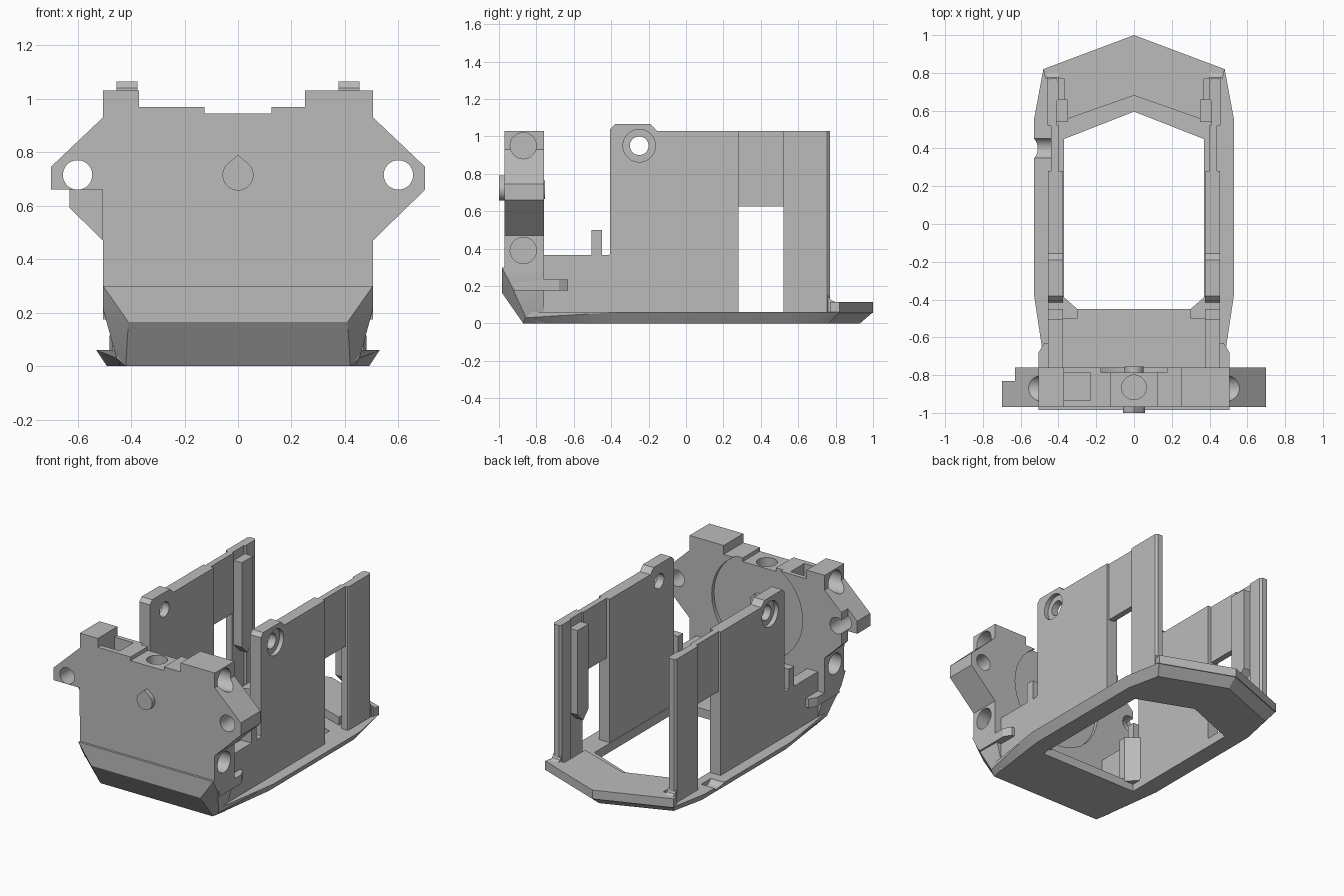
import bpy, bmesh, math
from mathutils import Vector

if "Cube" in bpy.data.objects:
    bpy.data.objects.remove(bpy.data.objects["Cube"])

grey = bpy.data.materials.new("plain grey")
grey.diffuse_color = (0.5, 0.5, 0.5, 1)
grey.use_nodes = True
grey.node_tree.nodes["Principled BSDF"].inputs["Base Color"].default_value = grey.diffuse_color


def finish(bm, name):
    bmesh.ops.recalc_face_normals(bm, faces=bm.faces)
    me = bpy.data.meshes.new(name)
    bm.to_mesh(me)
    bm.free()
    me.materials.append(grey)
    ob = bpy.data.objects.new(name, me)
    bpy.context.collection.objects.link(ob)
    return ob


def prism(name, pts, axis, a, b):
    """Extrude a 2D outline from a to b along an axis (0=x, 1=y, 2=z)."""
    bm = bmesh.new()

    def place(p, d):
        c = list(p)
        c.insert(axis, d)
        return bm.verts.new(c)
    lo = [place(p, a) for p in pts]
    hi = [place(p, b) for p in pts]
    bm.faces.new(lo)
    bm.faces.new(hi[::-1])
    n = len(pts)
    for i in range(n):
        j = (i + 1) % n
        bm.faces.new((lo[i], lo[j], hi[j], hi[i]))
    return finish(bm, name)


def box(name, x, y, z):
    return prism(name, [(x[0], y[0]), (x[1], y[0]), (x[1], y[1]), (x[0], y[1])], 2, *z)


def rod(name, c, r, axis, a, b):
    n = 40
    return prism(name, [(c[0] + r * math.cos(2 * math.pi * i / n),
                         c[1] + r * math.sin(2 * math.pi * i / n)) for i in range(n)], axis, a, b)


def hull(name, pts):
    """Convex solid through points, mirrored across x."""
    bm = bmesh.new()
    for p in {(s * x, y, z) for x, y, z in pts for s in (-1, 1)}:
        bm.verts.new(p)
    bmesh.ops.convex_hull(bm, input=bm.verts[:])
    bmesh.ops.dissolve_limit(bm, angle_limit=0.01, verts=bm.verts[:], edges=bm.edges[:])
    return finish(bm, name)


def cut(ob, *cutters):
    bpy.context.view_layer.objects.active = ob
    for c in cutters:
        m = ob.modifiers.new("cut", 'BOOLEAN')
        m.operation = 'DIFFERENCE'
        m.solver = 'EXACT'
        m.object = c
        bpy.ops.object.modifier_apply(modifier=m.name)
        bpy.data.objects.remove(c)


def sym(half):
    """Close a right-hand outline with its mirror image."""
    return half + [(-x, y) for x, y in reversed(half) if x > 1e-6]


# Base frame with bevelled underside and pointed rear
base = hull("base_frame", [
    (.42, -.87, 0), (.44, -.74, 0), (.49, -.37, 0), (.49, .53, 0), (.44, .76, 0), (0, .93, 0),
    (.455, -.86, .03), (.455, -.76, .06), (.53, -.37, .06), (.53, .55, .06), (.48, .82, .06),
    (0, 1, .06), (.455, -.87, .06)])
cut(base, prism("opening", sym([(.37, -.45), (.37, .45), (0, .595)]), 2, -.1, .2),
    rod("scoop", (.40, .09), .06, 0, -.6, -.43))

# Raised rear chevron, sloping down to the inner lip
prism("rear_chevron", sym([(0, 1), (.48, .82), (.47, .77), (.37, .77), (.37, .55), (0, .68)]),
      2, .055, .115)

# Front bumper with slanted lower face and clipped corners
hull("bumper", [
    (.505, -.985, .30), (.41, -.985, .165), (.505, -.94, .215), (.455, -.91, .165),
    (.42, -.87, 0), (.455, -.855, .03), (.44, -.76, 0), (.455, -.76, .165),
    (.505, -.76, .235), (.505, -.76, .30)])

# Front block with ears and stepped top
edge = [(.505, .28), (.505, .47), (.70, .66), (.70, .745), (.505, .93)]
outline = edge + [(.505, 1.03), (.25, 1.03), (.25, .97), (.125, .97), (.125, .945),
                  (-.125, .945), (-.125, .97), (-.37, .97), (-.37, 1.03), (-.505, 1.03)]
outline += [(-x, z) for x, z in reversed(edge)]
block = prism("front_block", outline, 1, -.97, -.76)
cutters = [rod("top_hole", (0, -.865), .065, 2, .70, 1.1),
           rod("back_recess", (0, .68), .34, 1, -.785, -.7),
           box("top_pocket", (-.37, -.23), (-.935, -.79), (.72, 1.1)),
           box("ear_underside", (-.8, -.506), (-1, -.83), (.3, .66)),
           box("ear_step", (-.8, -.63), (-.83, -.7), (.3, 1))]
for s in (-1, 1):
    cutters.append(rod("ear_hole", (s * .6, .715), .055, 1, -1.1, -.6))
    for z in (.95, .39):
        a, b = sorted((s * .42, s * .8))
        # Side sockets stop at the ear slope
        cutters.append(rod("socket", (-.87, z), .07, 0, a, b))
cut(block, *cutters)

# Drop-shaped pin through the front block
arc = [math.radians(40 - 260 * i / 28) for i in range(29)]
drop = [(0, .79)] + [(.058 * math.cos(a), .715 + .058 * math.sin(a)) for a in arc]
prism("drop_pin", drop, 1, -1.0, -.95)
rod("rear_pin", (0, .715), .05, 1, -.80, -.755)

for s, side in ((-1, "left"), (1, "right")):
    def span(a, b):
        return tuple(sorted((s * a, s * b)))

    # Main side wall with low front section and raised tab
    wall = prism(side + "_wall", [
        (-.77, .03), (-.77, .365), (-.415, .365), (-.405, .375), (-.405, 1.04), (-.38, 1.065),
        (-.19, 1.065), (-.155, 1.03), (.28, 1.03), (.28, .03)], 0, *span(.375, .455))
    cut(wall, rod("bolt_hole", (-.25, .95), .05, 0, *span(.3, .6)),
        rod("counterbore", (-.25, .95), .087, 0, *span(.425, .6)))

    # Thin panel above the window
    box(side + "_window_panel", span(.40, .44), (.275, .525), (.625, 1.03))

    # Rear post with clipped corners
    prism(side + "_rear_post", [(s * x, y) for x, y in (
        (.41, .52), (.455, .52), (.46, .53), (.46, .755), (.448, .77), (.412, .77), (.40, .755),
        (.40, .66), (.41, .65))], 2, .05, 1.03)

    # Inner guide rib with slanted foot
    prism(side + "_guide_rib", [(.54, .40), (.60, .34), (.66, .40), (.66, .97), (.54, .97)],
          0, *span(.35, .415))

    # Foot fillet of the rear post
    prism(side + "_post_foot", [(.76, .05), (.76, .15), (.775, .125), (.81, .11), (.81, .05)],
          0, *span(.40, .46))

    # Upright peg and gusset
    box(side + "_peg", span(.375, .455), (-.505, -.45), (.30, .50))
    prism(side + "_gusset", [(s * x, y) for x, y in (
        (.38, -.38), (.30, -.45), (.30, -.50), (.38, -.50))], 2, .05, .365)

    # Side tab running back from the bumper
    prism(side + "_side_tab", [(s * x, y) for x, y in (
        (.44, -.92), (.505, -.92), (.505, -.68), (.475, -.63), (.44, -.63))], 2, .175, .235)

# Smooth the round holes, keep hard edges
for ob in bpy.context.collection.objects:
    ob.select_set(True)
    bpy.context.view_layer.objects.active = ob
bpy.ops.object.shade_smooth_by_angle(angle=math.radians(25))
